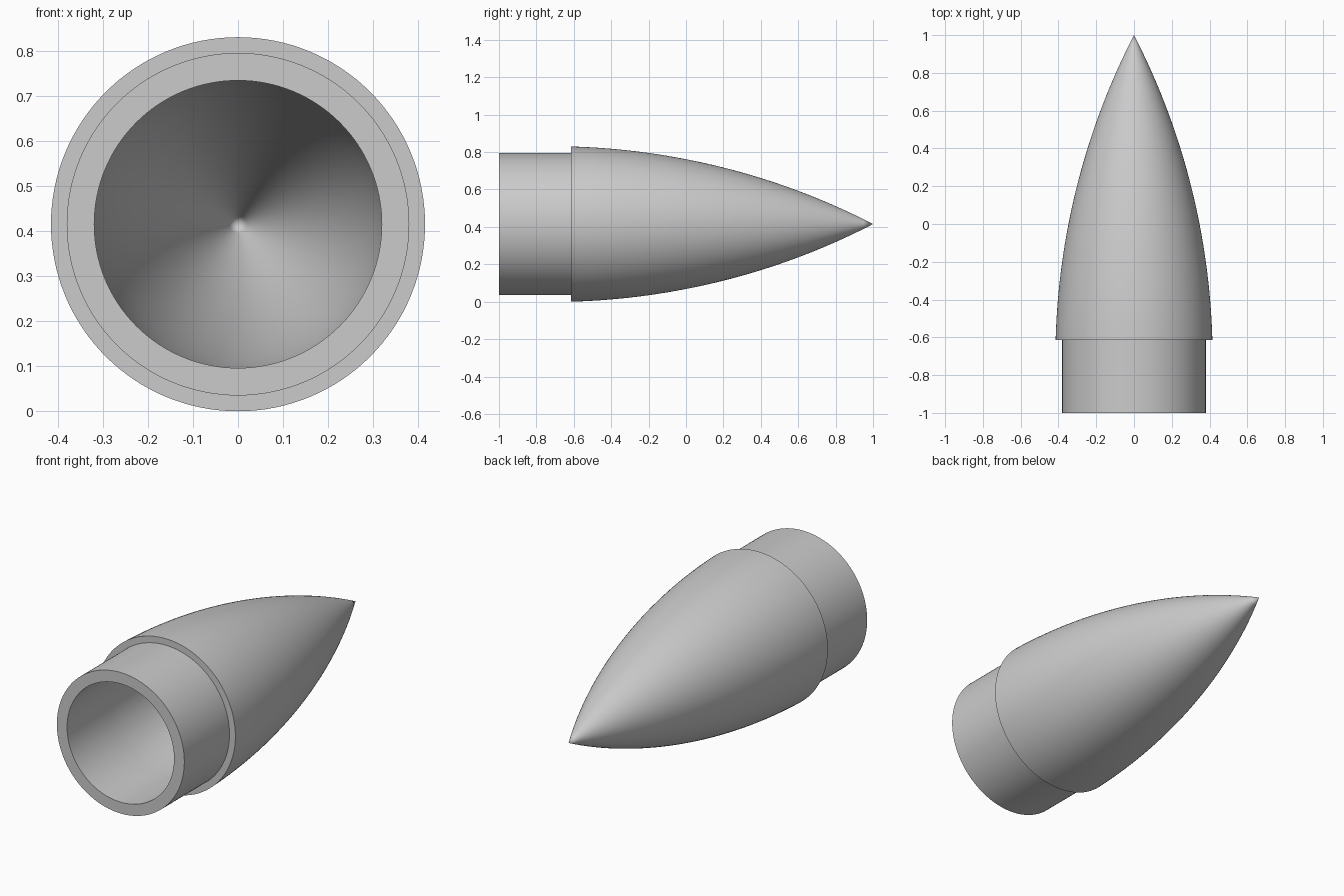
import bpy, bmesh, math
from mathutils import Vector, Matrix

if "Cube" in bpy.data.objects:
    bpy.data.objects.remove(bpy.data.objects["Cube"])

OUTER_R, COLLAR_R, BORE_R = 0.415, 0.38, 0.319
BACK_Y, STEP_Y, TIP_Y = -1.0, -0.615, 1.0
SIDES = 128


def ogive(radius, y0, y1, fullness=0.89, steps=32):
    """Pointed arch from (radius, y0) to (0, y1), as (radius, y) pairs."""
    length = y1 - y0
    rho = (radius ** 2 + length ** 2) / (2 * radius)
    points = []
    for i in range(steps + 1):
        t = i / steps
        chord = radius * (1 - t)
        arc = math.sqrt(rho ** 2 - (t * length) ** 2) - (rho - radius)
        points.append((max(0.0, chord + fullness * (arc - chord)), y0 + t * length))
    points[-1] = (0.0, y1)
    return points


def lathe(name, profile, material):
    """Spin a (radius, y) profile about the y axis."""
    bm = bmesh.new()
    verts = [bm.verts.new((r, y, 0)) for r, y in profile]
    edges = [bm.edges.new(pair) for pair in zip(verts, verts[1:])]
    bmesh.ops.spin(bm, geom=verts + edges, cent=(0, 0, 0), axis=(0, 1, 0),
                   angle=math.tau, steps=SIDES, use_merge=False)
    bmesh.ops.remove_doubles(bm, verts=bm.verts, dist=1e-5)
    bmesh.ops.recalc_face_normals(bm, faces=bm.faces)
    bmesh.ops.translate(bm, verts=bm.verts, vec=(0, 0, OUTER_R))
    mesh = bpy.data.meshes.new(name)
    bm.to_mesh(mesh)
    bm.free()
    mesh.materials.append(material)
    obj = bpy.data.objects.new(name, mesh)
    bpy.context.collection.objects.link(obj)
    bpy.context.view_layer.objects.active = obj
    obj.select_set(True)
    bpy.ops.object.shade_smooth_by_angle(angle=math.radians(30))
    obj.select_set(False)
    return obj


grey = bpy.data.materials.new("light grey")
grey.diffuse_color = (0.6, 0.6, 0.6, 1)
grey.use_nodes = True
grey.node_tree.nodes["Principled BSDF"].inputs["Base Color"].default_value = grey.diffuse_color

# Outer ogive, stepped shoulder, collar, bore, then the hollow inside the nose
outside = ogive(OUTER_R, STEP_Y, TIP_Y)[::-1]
collar = [(COLLAR_R, STEP_Y), (COLLAR_R, BACK_Y), (BORE_R, BACK_Y)]
hollow = ogive(BORE_R, STEP_Y, 0.76)
lathe("nose_cone", outside + collar + hollow, grey)
